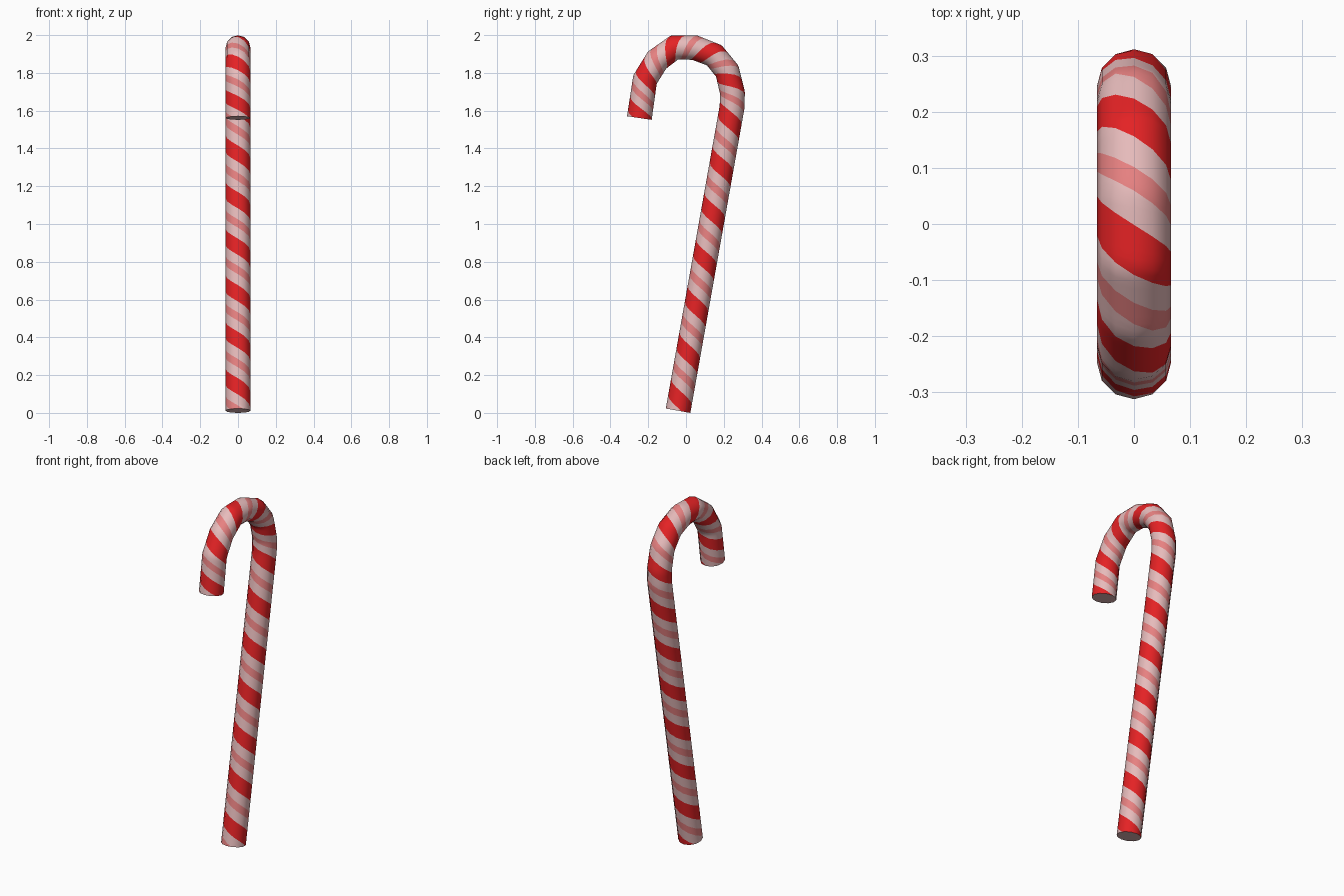
import bpy, bmesh, math
from mathutils import Vector

if "Cube" in bpy.data.objects:
    bpy.data.objects.remove(bpy.data.objects["Cube"])

RADIUS, SIDES = 0.066, 12
# Centre line of the cane (y, z): straight tilted shaft, then the faceted hook
PATH = [Vector((0, y, z)) for y, z in [
    (-0.042, 0.0115), (0.244, 1.62), (0.246, 1.695), (0.218, 1.81), (0.150, 1.893),
    (0.045, 1.934), (-0.062, 1.934), (-0.153, 1.868), (-0.217, 1.765), (-0.247, 1.561)]]
SEG = [b - a for a, b in zip(PATH, PATH[1:])]
DIRS = [s.normalized() for s in SEG]
LENGTHS = [s.length for s in SEG]
SHAFT = LENGTHS[0]
SHAFT_PITCH, HOOK_PITCH = 0.251, 0.20


def outward(i):
    """Outward direction of ring i, halfway between its two segments."""
    d = (DIRS[max(i - 1, 0)] + DIRS[min(i, len(DIRS) - 1)]).normalized()
    return Vector((0, d.z, -d.y))


def distance(turns):
    """Stripe turns -> distance along the centre line (tighter on the hook)."""
    s = turns * SHAFT_PITCH - 0.006
    return s if s < SHAFT else SHAFT + (s - SHAFT) * HOOK_PITCH / SHAFT_PITCH


def surface(s, angle):
    i = 0
    while i < len(SEG) - 1 and s > LENGTHS[i]:
        s -= LENGTHS[i]
        i += 1
    t = s / LENGTHS[i]
    n = outward(i).lerp(outward(i + 1), t)
    return (PATH[i].lerp(PATH[i + 1], t) + Vector((RADIUS * math.cos(angle), 0, 0))
            + n * RADIUS * math.sin(angle))


def material(name, rgb):
    m = bpy.data.materials.new(name)
    m.diffuse_color = (*rgb, 1)
    m.use_nodes = True
    m.node_tree.nodes["Principled BSDF"].inputs["Base Color"].default_value = m.diffuse_color
    return m


# Stripe pattern of one turn: (end of band, rows in band, material)
BANDS = [(0.41, 4, 0), (0.59, 3, 2), (0.825, 4, 0), (1.175, 6, 1)]
rows = []
for turn in range(-2, 14):
    start = 0.175
    for end, count, mat in BANDS:
        rows += [(turn + start + (end - start) * k / count, mat) for k in range(count)]
        start = end

# Body: grid whose rows follow the spiral, so stripe edges are real edges
bm = bmesh.new()
grid = [[bm.verts.new(surface(distance(p - (c / SIDES - 0.25)), math.tau * c / SIDES))
         for c in range(SIDES + 1)] for p, _ in rows]
for r in range(len(rows) - 1):
    for c in range(SIDES):
        f = bm.faces.new((grid[r][c], grid[r][c + 1], grid[r + 1][c + 1], grid[r + 1][c]))
        f.material_index = rows[r][1]
bmesh.ops.remove_doubles(bm, verts=bm.verts[:], dist=0.0004)


# Trim both ends square to the path
def trim(point, normal, keep):
    faces = [f for f in bm.faces if keep(f.calc_center_median())]
    geom = set(faces)
    for f in faces:
        geom.update(f.verts)
        geom.update(f.edges)
    bmesh.ops.bisect_plane(bm, geom=list(geom), dist=1e-5, plane_co=point,
                           plane_no=normal, clear_outer=True)


trim(PATH[0], -DIRS[0], lambda c: c.z < 0.8)
trim(PATH[-1], DIRS[-1], lambda c: c.z > 0.8 and c.y < -0.1)

# End caps in the base colour
caps = bmesh.ops.holes_fill(bm, edges=[e for e in bm.edges if e.is_boundary], sides=0)
for f in caps["faces"]:
    f.material_index = 0
bmesh.ops.recalc_face_normals(bm, faces=bm.faces[:])

mesh = bpy.data.meshes.new("candy_cane")
bm.to_mesh(mesh)
bm.free()
for name, rgb in [("pale pink white", (0.80, 0.50, 0.50)), ("red", (0.78, 0.016, 0.018)),
                  ("pink", (0.80, 0.22, 0.22))]:
    mesh.materials.append(material(name, rgb))
cane = bpy.data.objects.new("candy_cane", mesh)
bpy.context.collection.objects.link(cane)
bpy.context.view_layer.objects.active = cane
cane.select_set(True)
bpy.ops.object.shade_smooth_by_angle(angle=math.radians(45))
